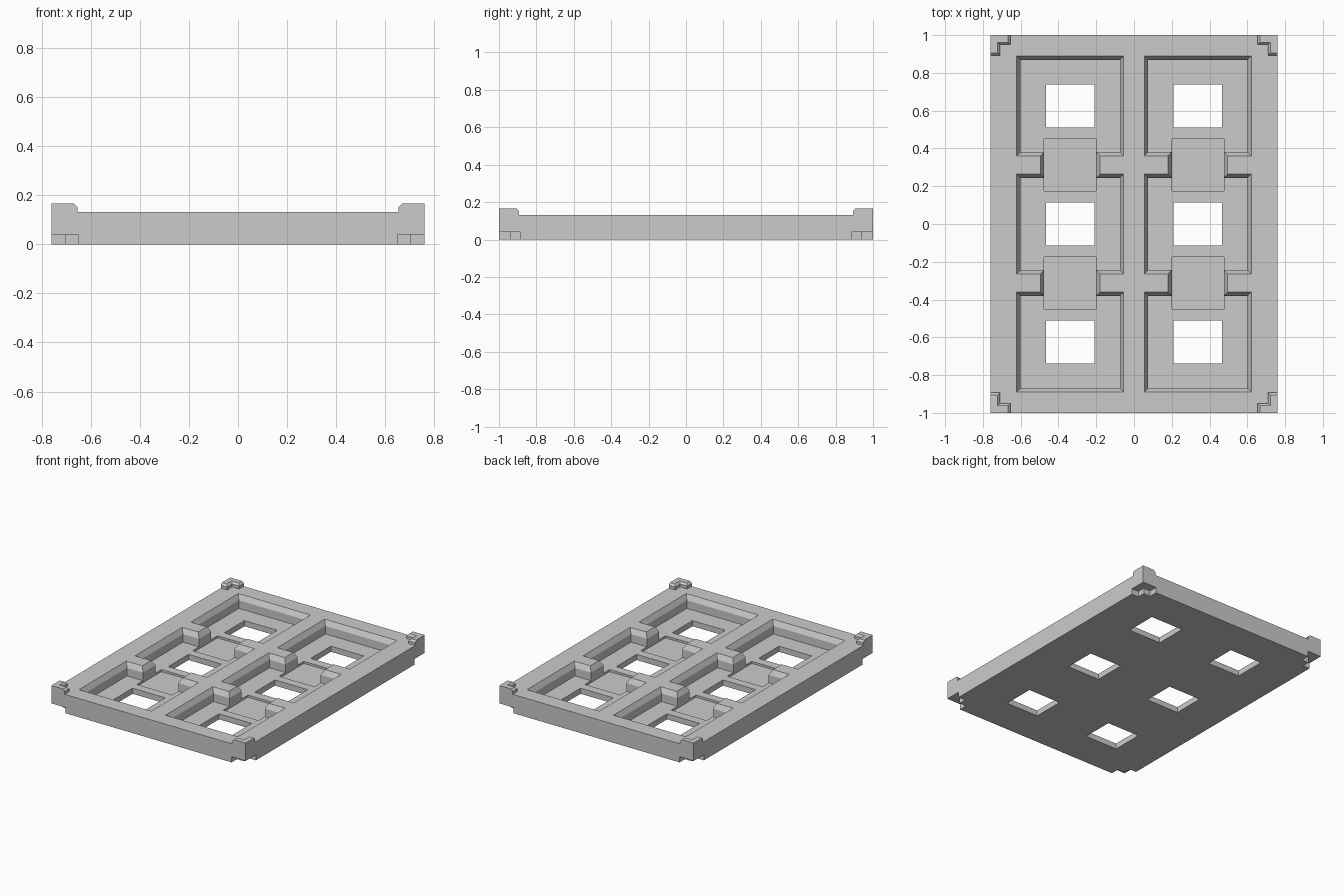
import bpy, bmesh

cube = bpy.data.objects.get("Cube")
if cube:
    bpy.data.objects.remove(cube, do_unlink=True)

HX, HY, TOP = 0.76, 1.0, 0.132      # half width, half length, deck height
FLOOR, RECESS = 0.04, 0.025         # well floor and finger slot floor heights
BEVEL, BEVEL_Z = 0.02, 0.035        # run and drop of the chamfered rims
COL_X, PITCH = 0.338, 0.625         # well column offset and row spacing
CORNERS = [(sx, sy) for sx in (1, -1) for sy in (1, -1)]

grey = bpy.data.materials.new("plain grey")
grey.use_nodes = True
colour = (0.6, 0.6, 0.6, 1)
grey.diffuse_color = colour
grey.node_tree.nodes["Principled BSDF"].inputs["Base Color"].default_value = colour


def rect(cx, cy, hx, hy):
    return [(cx - hx, cy - hy), (cx + hx, cy - hy), (cx + hx, cy + hy), (cx - hx, cy + hy)]


def stair(x0, x1, y0, y1, ox, oy, sign):
    """Stepped L outline filling one corner out to ox, oy."""
    pts = [(x0, oy), (x0, y1), (x1, y1), (x1, y0), (ox, y0), (ox, oy)]
    return [(x * sign[0], y * sign[1]) for x, y in pts]


def loft(bm, rings):
    """Closed solid through a stack of (outline, height) rings."""
    rows = [[bm.verts.new((x, y, z)) for x, y in pts] for pts, z in rings]
    n = len(rows[0])
    faces = [bm.faces.new(rows[0]), bm.faces.new(rows[-1])]
    for a, b in zip(rows, rows[1:]):
        for i in range(n):
            j = (i + 1) % n
            faces.append(bm.faces.new((a[i], a[j], b[j], b[i])))
    bmesh.ops.recalc_face_normals(bm, faces=faces)


def solid(name, stacks):
    bm = bmesh.new()
    for rings in stacks:
        loft(bm, rings)
    mesh = bpy.data.meshes.new(name)
    bm.to_mesh(mesh)
    bm.free()
    mesh.materials.append(grey)
    obj = bpy.data.objects.new(name, mesh)
    bpy.context.collection.objects.link(obj)
    return obj


def chamfered(cx, cy, hx, hy, floor):
    """Pocket with upright walls and a rim that flares out at the deck."""
    k = 1 + 0.05 / BEVEL_Z
    low = rect(cx, cy, hx, hy)
    wide = rect(cx, cy, hx + BEVEL * k, hy + BEVEL * k)
    return [(low, floor), (low, TOP - BEVEL_Z), (wide, TOP + 0.05)]


columns = (-COL_X, COL_X)
rows = (-PITCH, 0, PITCH)

# Base slab
tray = solid("tray", [[(rect(0, 0, HX, HY), 0), (rect(0, 0, HX, HY), TOP)]])

# Deep wells, finger slots between them, and through holes
wells = solid("well_cutter", [chamfered(x, y, 0.263, 0.244, FLOOR)
                              for x in columns for y in rows])
slots = solid("slot_cutter", [chamfered(x, y, 0.138, 0.138, RECESS)
                              for x in columns for y in (-0.3125, 0.3125)])
holes = solid("hole_cutter", [[(rect(x, y, 0.128, 0.113), z) for z in (-0.1, 0.3)]
                              for x in columns for y in rows])

# Stepped notches under the corners
notches = solid("notch_cutter", [
    [(stair(0.65, 0.705, 0.885, 0.94, 0.9, 1.1, s), z) for z in (-0.1, 0.04)]
    for s in CORNERS])

# Stepped stacking lugs on top of the corners, chamfered on the inside
lug_base = (0.655, 0.71, 0.893, 0.949)
lug_top = [v + 0.013 for v in lug_base]
lugs = solid("corner_lugs", [
    [(stair(*lug_base, HX, HY, s), TOP - 0.03),
     (stair(*lug_base, HX, HY, s), 0.152),
     (stair(*lug_top, HX, HY, s), 0.166)] for s in CORNERS])

for part, op in ((wells, 'DIFFERENCE'), (slots, 'DIFFERENCE'), (holes, 'DIFFERENCE'),
                 (notches, 'DIFFERENCE'), (lugs, 'UNION')):
    mod = tray.modifiers.new(part.name, 'BOOLEAN')
    mod.object, mod.operation, mod.solver = part, op, 'EXACT'
clean = tray.modifiers.new("merge flat faces", 'DECIMATE')
clean.decimate_type = 'DISSOLVE'
clean.angle_limit = 0.01

# Bake the cuts into the tray and drop the cutters
bpy.context.view_layer.objects.active = tray
tray.select_set(True)
for mod in list(tray.modifiers):
    bpy.ops.object.modifier_apply(modifier=mod.name)
for part in (wells, slots, holes, notches, lugs):
    bpy.data.objects.remove(part, do_unlink=True)
